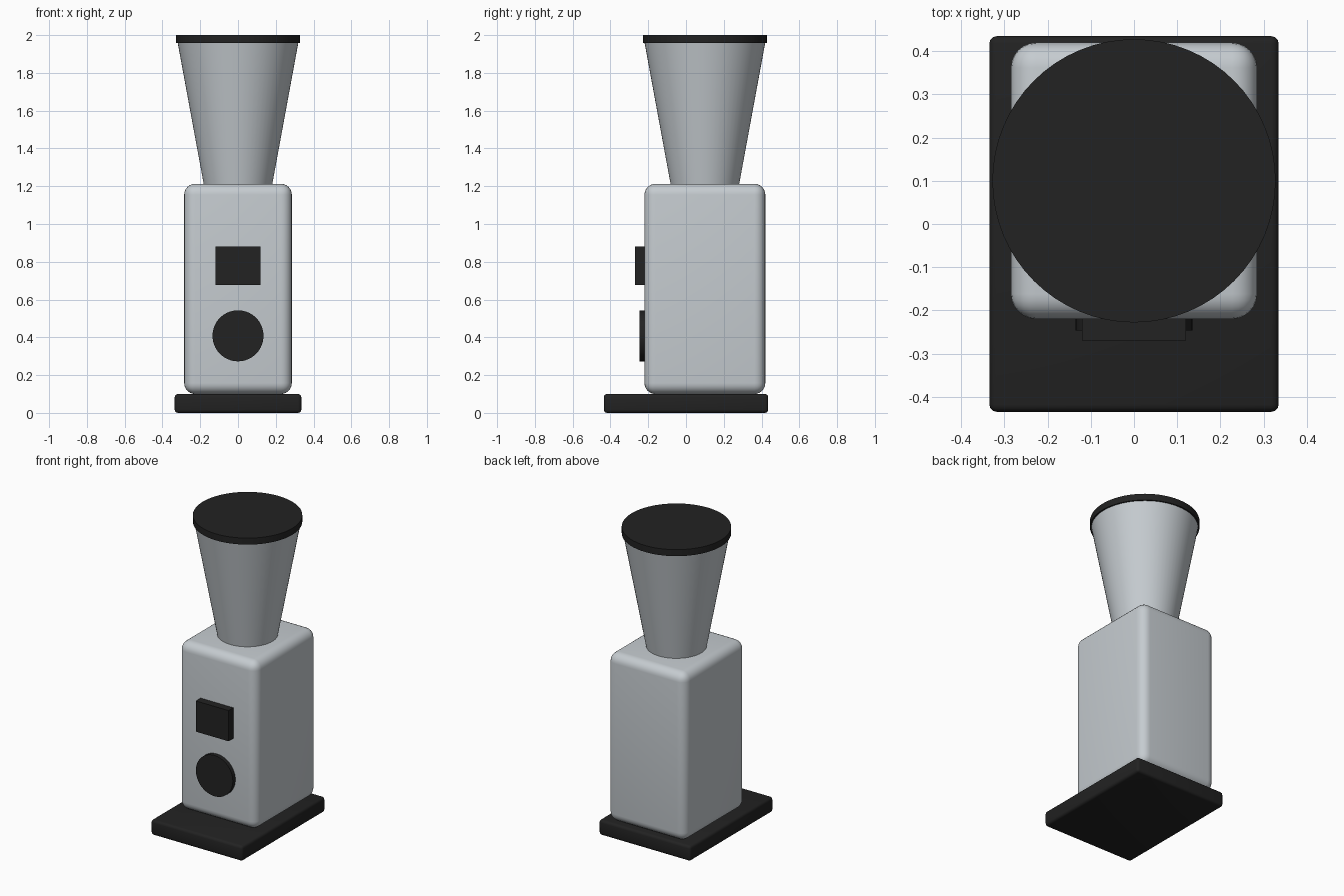
import bpy, math

if "Cube" in bpy.data.objects:
    bpy.data.objects.remove(bpy.data.objects["Cube"])

def material(name, rgb):
    m = bpy.data.materials.new(name)
    m.diffuse_color = (*rgb, 1)
    m.use_nodes = True
    m.node_tree.nodes["Principled BSDF"].inputs["Base Color"].default_value = m.diffuse_color
    return m

BLACK = material("black plastic", (0.016, 0.016, 0.016))
STEEL = material("brushed steel", (0.56, 0.60, 0.63))

def finish(name, mat, bevel=0.0, segments=4):
    ob = bpy.context.object
    ob.name = name
    ob.data.materials.append(mat)
    if bevel:
        b = ob.modifiers.new("rounding", 'BEVEL')
        b.width, b.segments = bevel, segments
        bpy.ops.object.modifier_apply(modifier=b.name)
    bpy.ops.object.shade_smooth_by_angle(angle=math.radians(35))
    return ob

def box(name, mat, lo, hi, bevel=0.0, segments=4):
    centre = [(a + b) / 2 for a, b in zip(lo, hi)]
    bpy.ops.mesh.primitive_cube_add(size=1, location=centre)
    bpy.context.object.scale = [b - a for a, b in zip(lo, hi)]
    bpy.ops.object.transform_apply(location=False, rotation=False, scale=True)
    return finish(name, mat, bevel, segments)

def cone(name, mat, r1, r2, depth, centre, rot=(0, 0, 0)):
    bpy.ops.mesh.primitive_cone_add(vertices=64, radius1=r1, radius2=r2, depth=depth,
                                    location=centre, rotation=rot)
    return finish(name, mat)

# Base plate and rounded housing
box("base_plate", BLACK, (-0.335, -0.435, 0), (0.335, 0.435, 0.10), 0.017, 3)
box("housing", STEEL, (-0.285, -0.22, 0.10), (0.285, 0.42, 1.213), 0.058, 6)

# Front controls
box("control_panel", BLACK, (-0.12, -0.27, 0.677), (0.12, -0.20, 0.88))
cone("dial", BLACK, 0.135, 0.135, 0.05, (0, -0.222, 0.408), (math.pi / 2, 0, 0))

# Tapered hopper and its lid
cone("hopper", STEEL, 0.18, 0.32, 0.76, (0, 0.10, 1.583))
cone("hopper_lid", BLACK, 0.328, 0.328, 0.043, (0, 0.10, 1.9785))
